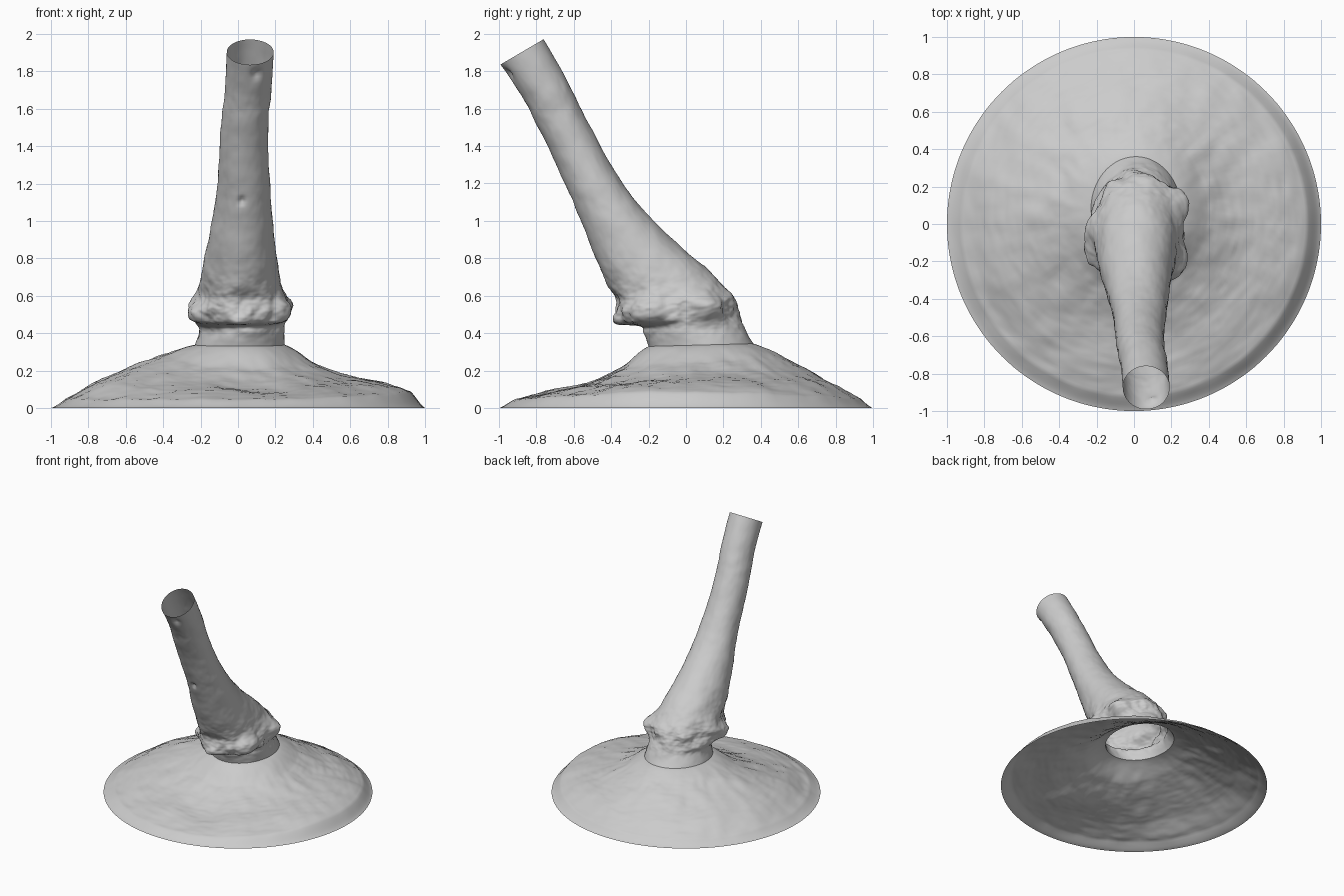
import bpy, bmesh, math
from mathutils import Vector, noise

if "Cube" in bpy.data.objects:
    bpy.data.objects.remove(bpy.data.objects["Cube"])

N = 144  # points round every ring


def spline(pts, u):
    """Catmull-Rom through equal-length tuples, u in 0..len-1"""
    i = min(int(u), len(pts) - 2)
    f = u - i
    a, b, c, d = (Vector(pts[max(0, min(len(pts) - 1, k))]) for k in (i - 1, i, i + 1, i + 2))
    return 0.5 * (2 * b + (c - a) * f + (2 * a - 5 * b + 4 * c - d) * f**2 + (3 * b - 3 * c + d - a) * f**3)


def loft(name, rings):
    """Open smooth shell from a list of rings, bottom/outer ring first"""
    bm = bmesh.new()
    rows = [[bm.verts.new(p) for p in r] for r in rings]
    for a, b in zip(rows, rows[1:]):
        for i in range(N):
            j = (i + 1) % N
            bm.faces.new((a[i], a[j], b[j], b[i]))
    me = bpy.data.meshes.new(name)
    bm.to_mesh(me)
    bm.free()
    ob = bpy.data.objects.new(name, me)
    bpy.context.collection.objects.link(ob)
    for p in me.polygons:
        p.use_smooth = True
    return ob


def lumps(p, scale):
    return noise.fractal(p * scale, 1.0, 2.0, 4)


# Trunk sections: front y, front z, back y, back z, min x, max x, roughness
SECTIONS = [
    (-.20, .33, .36, .345, -.23, .25, .010),
    (-.22, .40, .31, .43, -.20, .245, .014),
    (-.24, .435, .29, .47, -.215, .25, .018),
    (-.34, .455, .27, .52, -.235, .27, .030),
    (-.37, .52, .26, .57, -.24, .27, .030),
    (-.37, .58, .24, .61, -.215, .25, .022),
    (-.41, .64, .17, .69, -.20, .23, .012),
    (-.44, .71, .08, .77, -.19, .22, .008),
    (-.50, .85, -.10, .93, -.16, .195, .005),
    (-.58, 1.05, -.27, 1.11, -.125, .18, .005),
    (-.67, 1.25, -.40, 1.30, -.105, .165, .005),
    (-.79, 1.50, -.53, 1.54, -.09, .16, .005),
    (-.88, 1.67, -.63, 1.74, -.07, .18, .005),
    (-.99, 1.835, -.76, 1.97, -.06, .19, .001),
]

# Knobs on the collar and small knot holes: centre, outward push, radius
KNOBS = [
    ((.25, .12, .56), .075, .075), ((.25, -.22, .53), .055, .07),
    ((-.24, 0, .59), .035, .07), ((0, -.36, .46), .02, .06),
    ((-.22, -.2, .50), .03, .06), ((.10, -.69, 1.59), -.035, .022),
    ((.02, -.60, 1.11), -.025, .018), ((.10, -.95, 1.78), -.02, .03),
]


def trunk_ring(u):
    fy, fz, by, bz, x0, x1, rough = spline_row(u)
    mid = Vector(((x0 + x1) / 2, (fy + by) / 2, (fz + bz) / 2))
    back = Vector((0, (by - fy) / 2, (bz - fz) / 2))
    side = Vector(((x1 - x0) / 2, 0, 0))
    ring = []
    for i in range(N):
        a = math.tau * i / N
        off = side * math.cos(a) + back * math.sin(a)
        p = mid + off
        out = off.normalized()
        push = 0
        if u > 0:
            push = rough * lumps(p + Vector((3, 1, 7)), 7) * min(1, u)
        for c, amount, rad in KNOBS:
            push += amount * math.exp(-(p - Vector(c)).length_squared / rad**2)
        ring.append(p + out * push)
    return ring


def spline_row(u):
    i = min(int(u), len(SECTIONS) - 2)
    return tuple(spline(SECTIONS, u))


STEPS = 156
loft("leaning_trunk", [trunk_ring(k / STEPS * (len(SECTIONS) - 1)) for k in range(STEPS + 1)])

# Mound heights from neck to rim, for right, back, left, front
STOPS = [0, .2, .45, .7, .9, 1]
HEIGHTS = [
    (.34, .25, .175, .135, .085, 0),
    (.345, .28, .205, .12, .045, 0),
    (.34, .285, .215, .14, .05, 0),
    (.33, .205, .12, .08, .045, 0),
]
neck = trunk_ring(0)


def mound_height(a, t):
    q = a / (math.pi / 2)
    i = int(q) % 4
    f = q - int(q)
    f = f * f * (3 - 2 * f)
    k = max(n for n in range(5) if STOPS[n] <= t)
    u = k + (t - STOPS[k]) / (STOPS[k + 1] - STOPS[k])
    h = [spline([(z, 0) for z in HEIGHTS[j % 4]], u).x for j in (i, i + 1)]
    return h[0] * (1 - f) + h[1] * f


def mound_ring(t):
    ring = []
    for i in range(N):
        a = math.tau * i / N
        rim = Vector((math.cos(a), math.sin(a), 0))
        p = neck[i].lerp(rim, t)
        flat = Vector((p.x, p.y, 0))
        fade = min(1, t * 5) * min(1, (1 - t) * 7)
        z = mound_height(a, t) + fade * (.014 * lumps(flat, 3) + .006 * lumps(flat, 11))
        p.z = neck[i].z if t == 0 else max(0, z + (neck[i].z - mound_height(a, 0)) * (1 - t)**4)
        ring.append(p)
    return ring


loft("root_mound", [mound_ring(1 - k / 70) for k in range(71)])
